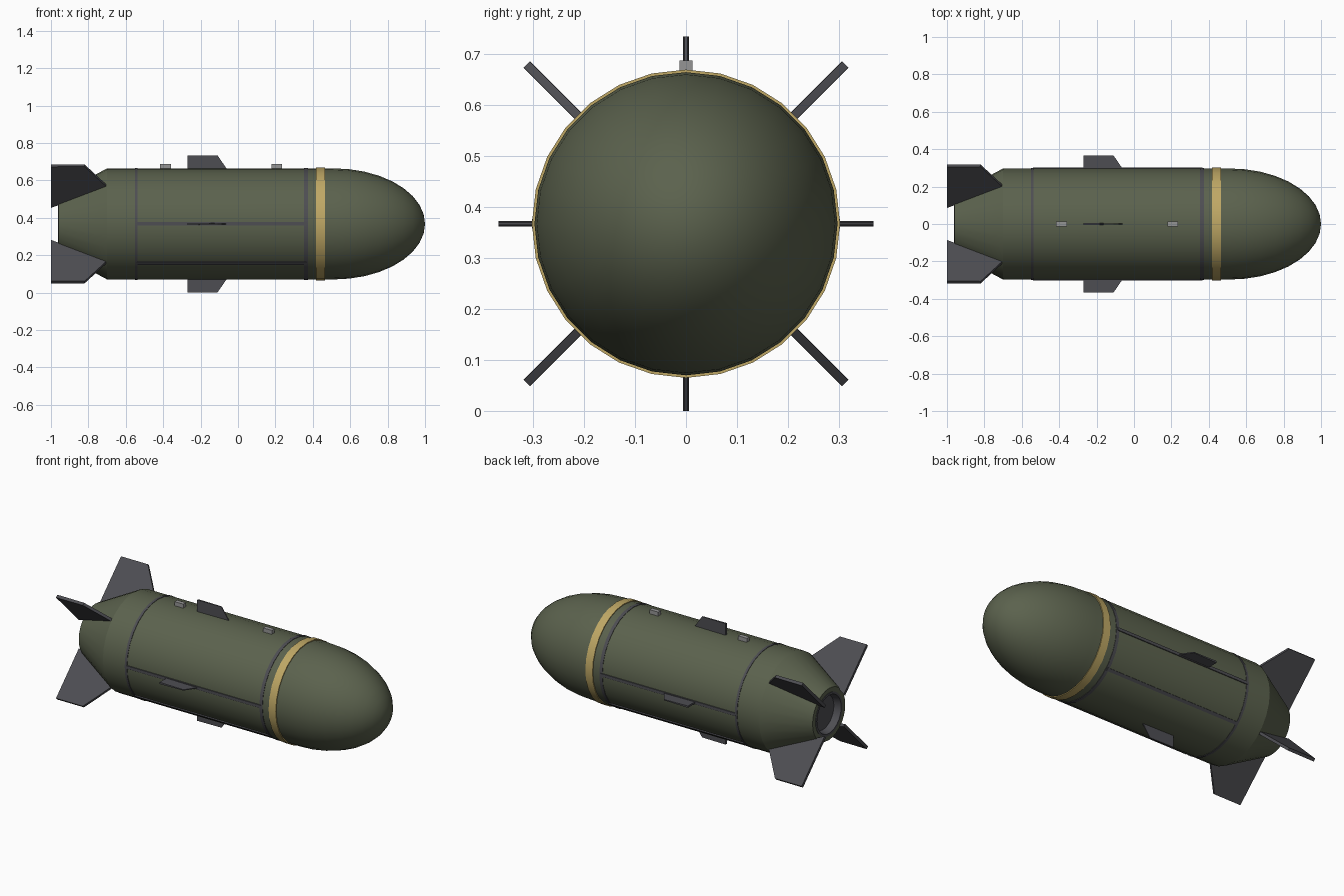
import bpy, bmesh, math
from mathutils import Matrix, Vector

if "Cube" in bpy.data.objects:
    bpy.data.objects.remove(bpy.data.objects["Cube"])

AXIS = 0.367   # height of the long axis
R = 0.297      # body radius
SIDES = 28


def material(name, rgb):
    m = bpy.data.materials.new(name)
    m.diffuse_color = (*rgb, 1)
    m.use_nodes = True
    m.node_tree.nodes["Principled BSDF"].inputs["Base Color"].default_value = m.diffuse_color
    return m


green = material("olive", (0.105, 0.122, 0.075))
dark = material("dark_grey", (0.075, 0.075, 0.085))
yellow = material("yellow", (0.52, 0.39, 0.13))
steel = material("steel", (0.3, 0.3, 0.3))


def finish(name, bm, mat, smooth=False):
    bmesh.ops.recalc_face_normals(bm, faces=bm.faces)
    me = bpy.data.meshes.new(name)
    bm.to_mesh(me)
    bm.free()
    me.materials.append(mat)
    ob = bpy.data.objects.new(name, me)
    ob.location.z = AXIS
    bpy.context.collection.objects.link(ob)
    if smooth:
        bpy.ops.object.select_all(action='DESELECT')
        ob.select_set(True)
        bpy.context.view_layer.objects.active = ob
        bpy.ops.object.shade_smooth_by_angle(angle=math.radians(25))
    return ob


def lathe(name, profile, mat, closed=False):
    """Spin (x, radius) points around the long axis."""
    bm = bmesh.new()
    vs = [bm.verts.new((x, 0, r)) for x, r in profile]
    edges = [bm.edges.new(p) for p in zip(vs, vs[1:])]
    if closed:
        edges.append(bm.edges.new((vs[-1], vs[0])))
    bmesh.ops.spin(bm, geom=vs + edges, cent=(0, 0, 0), axis=(1, 0, 0),
                   angle=math.tau, steps=SIDES)
    bmesh.ops.remove_doubles(bm, verts=bm.verts, dist=1e-4)
    return finish(name, bm, mat, True)


def fin(name, outline, thick, front, angle):
    """Plate of (x, radius) points; the last two points are the leading edge."""
    bm = bmesh.new()
    rot = Matrix.Rotation(angle, 4, 'X')
    sides = []
    for s in (-1, 1):
        sides.append([bm.verts.new(rot @ Vector(
            (x, s * thick / 2 * (front if i >= len(outline) - 2 else 1), r)))
            for i, (x, r) in enumerate(outline)])
        bm.faces.new(sides[-1])
    n = len(outline)
    for i in range(n):
        j = (i + 1) % n
        bm.faces.new((sides[0][i], sides[0][j], sides[1][j], sides[1][i]))
    return finish(name, bm, mat=dark)


def box(name, x0, x1, width, r0, r1, mat, angle=0):
    bm = bmesh.new()
    bmesh.ops.create_cube(bm, size=1)
    m = (Matrix.Rotation(angle, 4, 'X')
         @ Matrix.Translation(((x0 + x1) / 2, 0, (r0 + r1) / 2))
         @ Matrix.Diagonal((x1 - x0, width, r1 - r0, 1)))
    bmesh.ops.transform(bm, matrix=m, verts=bm.verts)
    return finish(name, bm, mat)


# Hull: recessed tail opening, tail cone, cylinder and elliptical nose
nose = [(0.51 + 0.49 * math.sin(a), R * math.cos(a))
        for a in (math.radians(10 * i) for i in range(9))]
lathe("hull", [(-0.91, 0), (-0.91, 0.128), (-0.96, 0.128), (-0.96, 0.157),
               (-0.7, R)] + nose + [(1.0, 0)], green)

# Tail nozzle liner
lathe("nozzle", [(-0.92, 0), (-0.92, 0.105), (-0.962, 0.115), (-0.962, 0.129),
                 (-0.9, 0.129)], dark)

# Bands around the hull
for name, x0, x1, r, mat in (("rear_ring", -0.552, -0.537, 0.2995, dark),
                             ("front_ring", 0.353, 0.373, 0.2995, dark),
                             ("yellow_band", 0.417, 0.465, 0.302, yellow)):
    lathe(name, [(x0, 0.285), (x0, r), (x1, r), (x1, 0.285)], mat, True)

# Side rails: level with the axis and 45 degrees below it, both sides
for deg in (90, 135, -90, -135):
    box(f"side_rail_{deg}", -0.54, 0.365, 0.018, 0.28, 0.3015, dark,
        math.radians(deg))

# Tail fins on the diagonals
for deg in (45, 135, 225, 315):
    fin(f"tail_fin_{deg}", [(-1, 0.13), (-1, 0.441), (-0.82, 0.441), (-0.7, 0.285)],
        0.018, 0.9, math.radians(deg))

# Small mid-body fins
for deg in (0, 90, 180, 270):
    fin(f"mid_fin_{deg}", [(-0.27, 0.28), (-0.27, 0.367), (-0.11, 0.367), (-0.05, 0.28)],
        0.011, 0.5, math.radians(deg))

# Hanging lugs on top
for name, x in (("rear_lug", -0.388), ("front_lug", 0.207)):
    box(name, x - 0.029, x + 0.029, 0.025, 0.28, 0.32, steel)
